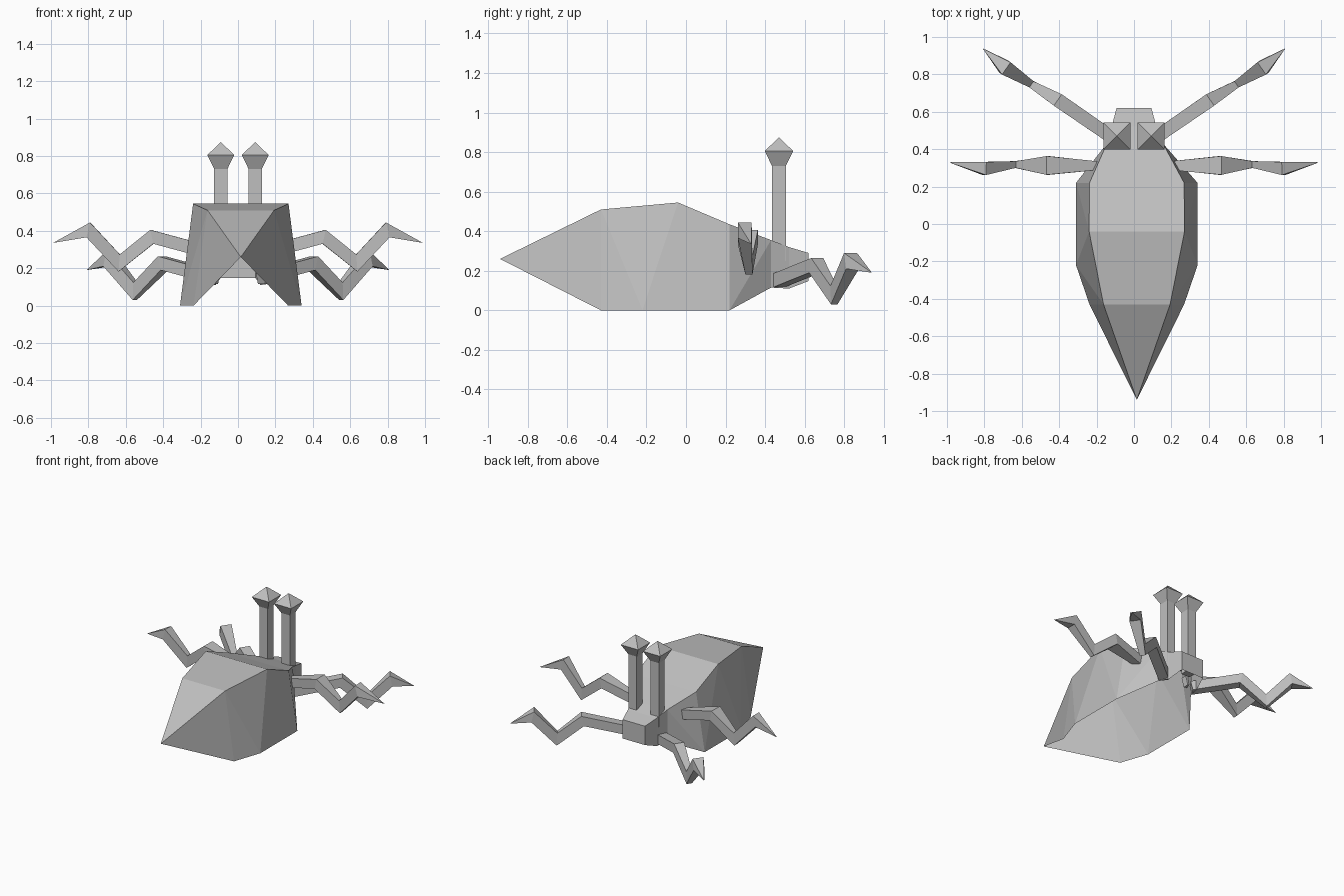
import bpy
import bmesh
from mathutils import Vector

cube = bpy.data.objects.get("Cube")
if cube:
    bpy.data.objects.remove(cube, do_unlink=True)

grey = bpy.data.materials.new("plain grey")
grey.use_nodes = True
colour = (0.52, 0.52, 0.52, 1)
grey.diffuse_color = colour
grey.node_tree.nodes["Principled BSDF"].inputs["Base Color"].default_value = colour


def finish(bm, name, closed=True):
    if closed:
        bmesh.ops.recalc_face_normals(bm, faces=bm.faces)
    mesh = bpy.data.meshes.new(name)
    bm.to_mesh(mesh)
    bm.free()
    mesh.materials.append(grey)
    obj = bpy.data.objects.new(name, mesh)
    bpy.context.collection.objects.link(obj)
    return obj


def arch(bm, cx, bottom, top):
    """Open arch: bottom and top are (half width, y, z)."""
    pts = [(1, bottom), (1, top), (-1, top), (-1, bottom)]
    return [bm.verts.new((cx + s * p[0], p[1], p[2])) for s, p in pts]


def skin(bm, a, b, flip=False):
    """Join two arches; walls are split along a chosen diagonal."""
    for i in range(3):
        quad = [a[i], b[i], b[i + 1], a[i + 1]]
        if i == 1:
            bm.faces.new(quad)
        elif (i == 0) != flip:
            bm.faces.new([quad[0], quad[1], quad[3]])
            bm.faces.new([quad[1], quad[2], quad[3]])
        else:
            bm.faces.new([quad[0], quad[1], quad[2]])
            bm.faces.new([quad[0], quad[2], quad[3]])


# Faceted shell, pointed at one end and open underneath
bm = bmesh.new()
cx = 0.015
tip = bm.verts.new((cx, -0.94, 0.26))
arches = [arch(bm, cx, (0.253, -0.43, 0), (0.178, -0.43, 0.51)),
          arch(bm, cx, (0.325, -0.22, 0), (0.255, -0.04, 0.545)),
          arch(bm, cx, (0.325, 0.22, 0), (0.253, 0.22, 0.435))]
for i in range(3):
    bm.faces.new([tip, arches[0][i], arches[0][i + 1]])
for a, b in zip(arches, arches[1:]):
    skin(bm, a, b)
finish(bm, "shell", closed=False)

# Tapering neck and head, also open underneath
bm = bmesh.new()
neck = [arch(bm, cx, (0.325, 0.22, 0), (0.253, 0.22, 0.435)),
        arch(bm, 0.005, (0.15, 0.43, 0.115), (0.15, 0.43, 0.355)),
        arch(bm, 0, (0.12, 0.52, 0.11), (0.12, 0.52, 0.32)),
        arch(bm, 0, (0.093, 0.62, 0.148), (0.093, 0.62, 0.29))]
for a, b in zip(neck, neck[1:]):
    skin(bm, a, b, flip=True)
bm.faces.new(neck[-1][::-1])
finish(bm, "head", closed=False)


def leg(name, side, joints, half_height):
    """Square-section leg with mitred joints, ending in a point.
    Each joint is (x, y, z, half width)."""
    bm = bmesh.new()
    pts = [Vector((side * x, y, z)) for x, y, z, w in joints]
    along = pts[-1] - pts[0]
    across = Vector((-along.y, along.x, 0)).normalized()
    prev = None
    for i, p in enumerate(pts[:-1]):
        out = (pts[i + 1] - p).normalized()
        into = (p - pts[i - 1]).normalized() if i else out
        up = (into + out).cross(across).normalized()
        up *= half_height / max(0.6, abs(up.dot(into.cross(across).normalized())))
        w = across * joints[i][3]
        ring = [bm.verts.new(p + sw * w + su * up)
                for sw, su in ((-1, -1), (1, -1), (1, 1), (-1, 1))]
        if prev:
            for k in range(4):
                bm.faces.new([prev[k], prev[k - 1], ring[k - 1], ring[k]])
        else:
            bm.faces.new(ring)
        prev = ring
    end = bm.verts.new(pts[-1])
    for k in range(4):
        bm.faces.new([prev[k], prev[k - 1], end])
    finish(bm, name)


def square_loft(name, cx, cy, levels, apex):
    """Stack of squares (z, half width) closed by a pyramid."""
    bm = bmesh.new()
    prev = None
    for z, r in levels:
        ring = [bm.verts.new((cx + r * sx, cy + r * sy, z))
                for sx, sy in ((-1, -1), (1, -1), (1, 1), (-1, 1))]
        if prev:
            for k in range(4):
                bm.faces.new([prev[k - 1], prev[k], ring[k], ring[k - 1]])
        else:
            bm.faces.new(ring)
        prev = ring
    top = bm.verts.new((cx, cy, apex))
    for k in range(4):
        bm.faces.new([prev[k - 1], prev[k], top])
    finish(bm, name)


# Joints from body to claw tip
side_leg = [(0.19, 0.312, 0.295, 0.022), (0.46, 0.313, 0.368, 0.05),
            (0.635, 0.318, 0.228, 0.018), (0.80, 0.297, 0.405, 0.035),
            (0.99, 0.33, 0.335, 0)]
head_leg = [(0.12, 0.465, 0.15, 0.035), (0.40, 0.658, 0.227, 0.037),
            (0.55, 0.748, 0.077, 0.02), (0.69, 0.837, 0.25, 0.04),
            (0.81, 0.94, 0.19, 0)]

for side, word in ((1, "left"), (-1, "right")):
    leg(word + "_side_leg", side, side_leg, 0.034)
    leg(word + "_head_leg", side, head_leg, 0.034)
    # Upright stalk flaring into a pointed eye
    square_loft(word + "_eye_stalk", side * 0.092, 0.47,
                [(0.25, 0.035), (0.73, 0.035), (0.805, 0.072)], 0.875)
